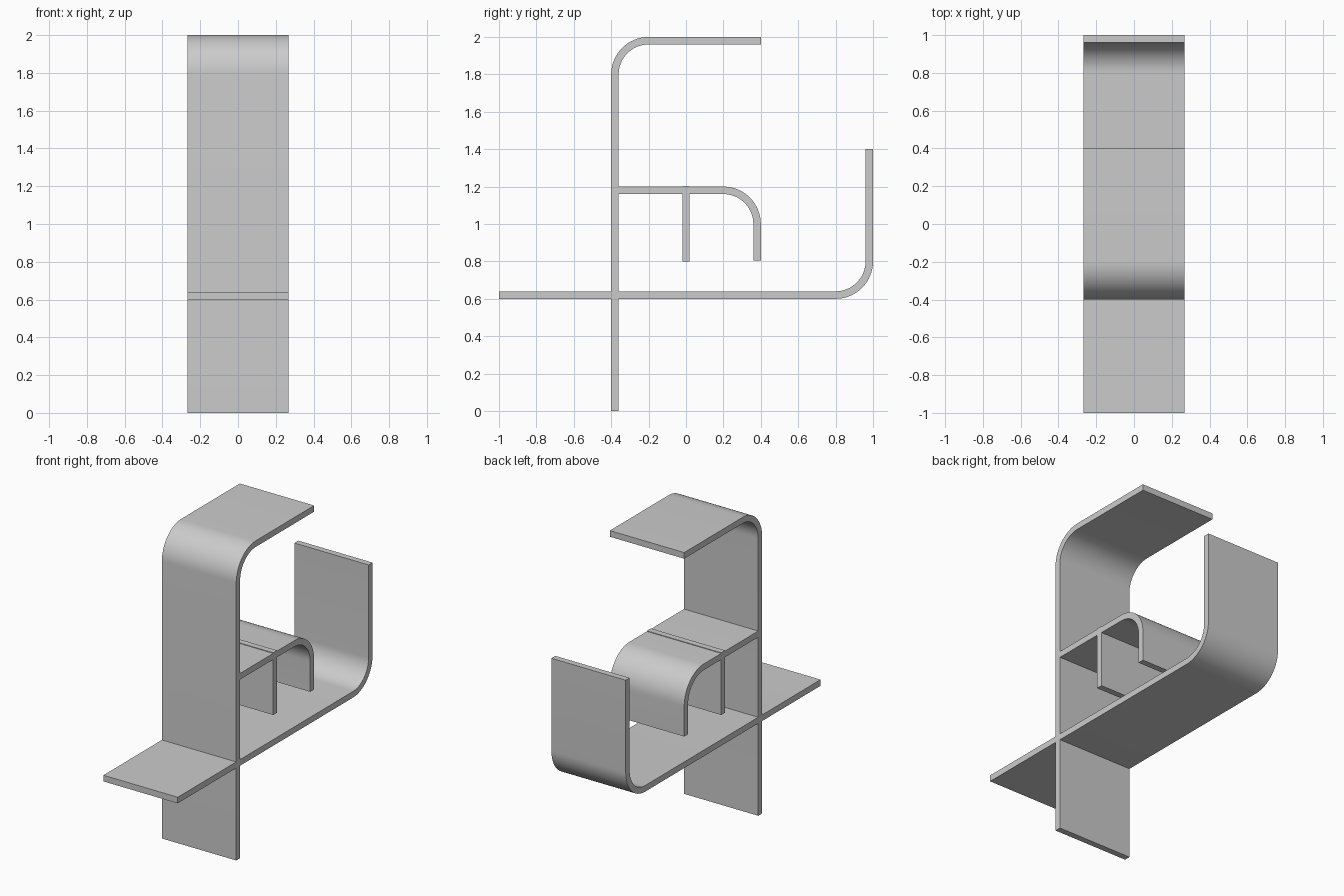
import bpy, bmesh, math
from mathutils import Vector

HALF_WIDTH = 0.267
THICK = 0.04
RADIUS = 0.18   # bend radius along the centre line
STEPS = 16

cube = bpy.data.objects.get("Cube")
if cube:
    bpy.data.objects.remove(cube, do_unlink=True)

grey = bpy.data.materials.new("plain grey")
grey.use_nodes = True
grey.diffuse_color = (0.6, 0.6, 0.6, 1)
grey.node_tree.nodes["Principled BSDF"].inputs["Base Color"].default_value = (0.6, 0.6, 0.6, 1)


def bend(start, corner, end):
    """Centre line (y, z) with one rounded right angle, and its normals."""
    start, corner, end = Vector(start), Vector(corner), Vector(end)
    u, v = (corner - start).normalized(), (end - corner).normalized()
    centre = corner - u * RADIUS + v * RADIUS
    path = [(start, -v)]
    for i in range(STEPS + 1):
        a = math.pi / 2 * i / STEPS
        n = u * math.sin(a) - v * math.cos(a)
        path.append((centre + n * RADIUS, n))
    path.append((end, u))
    return path


def straight(start, end):
    start, end = Vector(start), Vector(end)
    d = (end - start).normalized()
    n = Vector((d.y, -d.x))
    return [(start, n), (end, n)]


def panel(name, path):
    """Thicken a centre line and extrude it across the width."""
    bm = bmesh.new()
    rings = []
    for p, n in path:
        outer, inner = p + n * THICK / 2, p - n * THICK / 2
        rings.append([bm.verts.new((x, q.x, q.y)) for x, q in (
            (-HALF_WIDTH, outer), (HALF_WIDTH, outer),
            (HALF_WIDTH, inner), (-HALF_WIDTH, inner))])
    for a, b in zip(rings, rings[1:]):
        for i in range(4):
            j = (i + 1) % 4
            bm.faces.new((a[i], a[j], b[j], b[i]))
    bm.faces.new(rings[0])
    bm.faces.new(rings[-1])
    bmesh.ops.recalc_face_normals(bm, faces=bm.faces)
    mesh = bpy.data.meshes.new(name)
    bm.to_mesh(mesh)
    bm.free()
    mesh.materials.append(grey)
    obj = bpy.data.objects.new(name, mesh)
    bpy.context.collection.objects.link(obj)
    bpy.ops.object.select_all(action='DESELECT')
    obj.select_set(True)
    bpy.context.view_layer.objects.active = obj
    bpy.ops.object.shade_smooth_by_angle(angle=math.radians(30))


# Tall upright curling over into the top shelf
panel("upright_panel", bend((-0.38, 0), (-0.38, 1.98), (0.4, 1.98)))
# Long base shelf curling up at the back
panel("base_panel", bend((-1, 0.62), (0.98, 0.62), (0.98, 1.4)))
# Middle shelf curling down
panel("middle_panel", bend((-0.37, 1.18), (0.38, 1.18), (0.38, 0.805)))
# Short divider hanging below the middle shelf
panel("divider_panel", straight((0, 0.8), (0, 1.204)))
